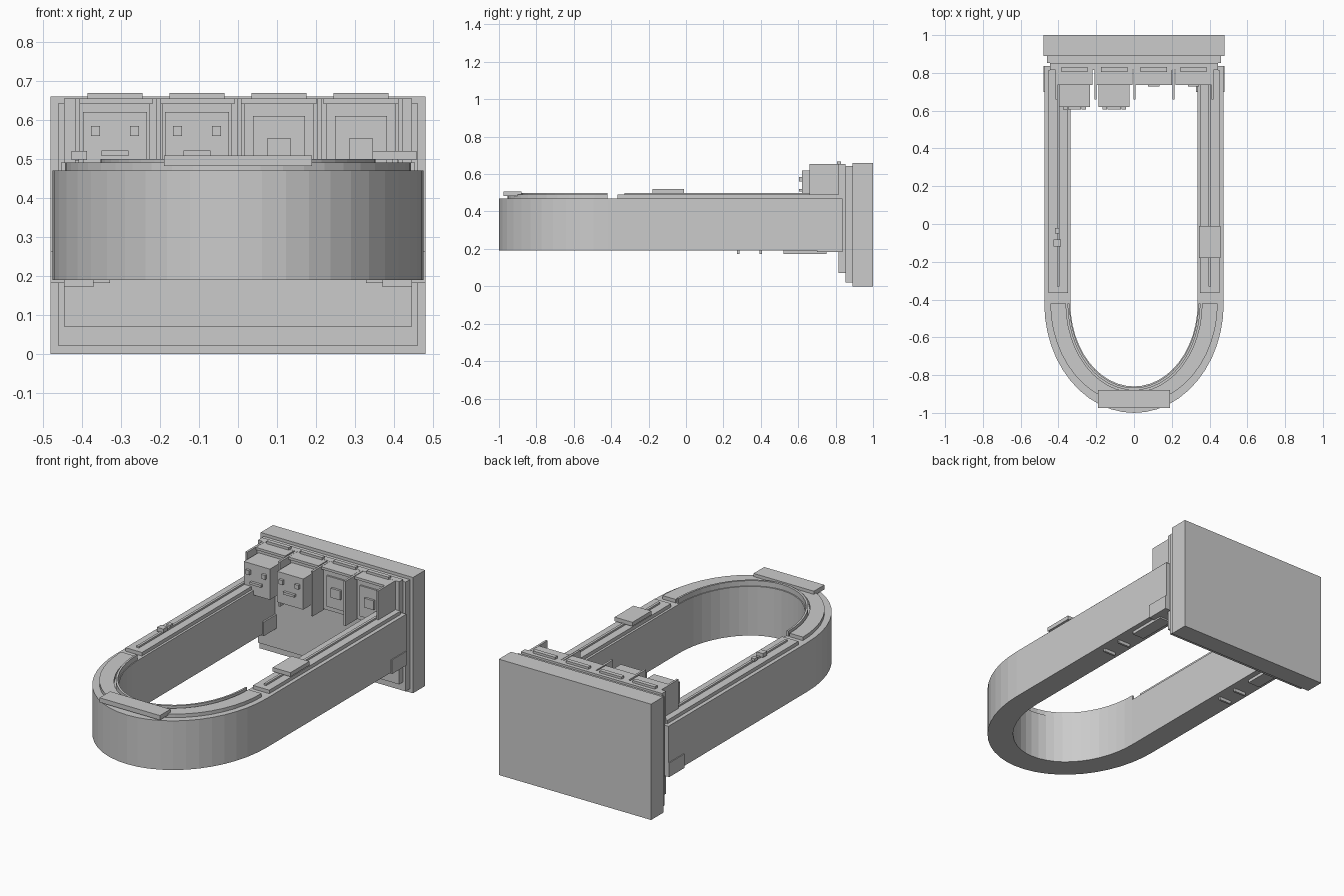
import bpy, bmesh, math

if "Cube" in bpy.data.objects:
    bpy.data.objects.remove(bpy.data.objects["Cube"])

gray = bpy.data.materials.new("plain gray")
gray.diffuse_color = (0.6, 0.6, 0.6, 1)
gray.use_nodes = True
gray.node_tree.nodes["Principled BSDF"].inputs["Base Color"].default_value = gray.diffuse_color


def finish(name, bm):
    bmesh.ops.recalc_face_normals(bm, faces=bm.faces)
    me = bpy.data.meshes.new(name)
    bm.to_mesh(me)
    bm.free()
    me.materials.append(gray)
    ob = bpy.data.objects.new(name, me)
    bpy.context.collection.objects.link(ob)
    return ob


def box(name, x0, x1, y0, y1, z0, z1):
    bm = bmesh.new()
    bmesh.ops.create_cube(bm, size=1)
    for v in bm.verts:
        v.co.x = x0 if v.co.x < 0 else x1
        v.co.y = y0 if v.co.y < 0 else y1
        v.co.z = z0 if v.co.z < 0 else z1
    return finish(name, bm)


def mirrored(name, x0, x1, *yz):
    box(name + "_right", x0, x1, *yz)
    box(name + "_left", -x1, -x0, *yz)


def u_band(name, outer, inner, z0, z1, y_end=None, cy=-0.42, n=24):
    """Half-elliptical band, optionally with straight arms back to y_end."""
    def path(rx, ry):
        pts = [(-rx * math.cos(math.pi * i / n), cy - ry * math.sin(math.pi * i / n))
               for i in range(n + 1)]
        if y_end is not None:
            pts = [(-rx, y_end)] + pts + [(rx, y_end)]
        return pts
    bm = bmesh.new()
    rows = []
    for o, i in zip(path(*outer), path(*inner)):
        rows.append([bm.verts.new((*p, z)) for p, z in
                     ((o, z0), (o, z1), (i, z1), (i, z0))])
    for a, b in zip(rows, rows[1:]):
        for k in range(4):
            bm.faces.new((a[k], a[(k + 1) % 4], b[(k + 1) % 4], b[k]))
    bm.faces.new(rows[0])
    bm.faces.new(rows[-1])
    return finish(name, bm)


# Stepped wall panel at the back
box("wall_panel", -0.48, 0.48, 0.89, 1.0, 0, 0.66)
box("wall_step_outer", -0.46, 0.46, 0.852, 0.89, 0.02, 0.643)
box("wall_step_inner", -0.445, 0.445, 0.815, 0.852, 0.07, 0.655)

# U-shaped body and its curved top trims
u_band("u_body", (0.475, 0.58), (0.337, 0.44), 0.19, 0.47, 0.837)
u_band("curved_top_plate", (0.443, 0.535), (0.36, 0.47), 0.47, 0.49)
u_band("curved_inner_lip", (0.352, 0.46), (0.341, 0.447), 0.47, 0.50)
box("front_top_plate", -0.19, 0.19, -0.975, -0.88, 0.482, 0.508)

# Straight arm trims, collars and underside bars
mirrored("arm_top_plate", 0.35, 0.453, -0.365, 0.815, 0.47, 0.49)
mirrored("arm_rail", 0.394, 0.408, -0.33, 0.815, 0.49, 0.50)
mirrored("arm_collar", 0.328, 0.48, 0.70, 0.837, 0.182, 0.262)
mirrored("underside_box", 0.37, 0.445, 0.52, 0.75, 0.173, 0.19)
for i, y in enumerate((0.28, 0.40)):
    mirrored(f"underside_bar_{i + 1}", 0.37, 0.445, y - 0.006, y + 0.006, 0.172, 0.19)

# Small fittings on the arms
box("slider_block", 0.345, 0.457, -0.18, -0.01, 0.497, 0.52)
box("knob_large", -0.427, -0.387, -0.12, -0.083, 0.497, 0.52)
box("knob_small", -0.417, -0.395, -0.05, -0.02, 0.495, 0.512)

# Cubicle dividers
for i in range(5):
    x = -0.41 + i * 0.2065
    box(f"divider_{i + 1}", x - 0.006, x + 0.006, 0.66, 0.816, 0.40, 0.655)

# Four cubicles: two with block heads, two with square doors
for i in range(4):
    c = -0.315 + i * 0.21
    tag = f"_{i + 1}"
    box("cubicle_back" + tag, c - 0.09, c + 0.09, 0.75, 0.816, 0.41, 0.642)
    box("cubicle_lid" + tag, c - 0.096, c + 0.096, 0.737, 0.816, 0.64, 0.654)
    box("top_label" + tag, c - 0.07, c + 0.07, 0.806, 0.83, 0.654, 0.668)
    if i < 2:
        box("head" + tag, c - 0.082, c + 0.082, 0.62, 0.76, 0.445, 0.62)
        box("mouth" + tag, c - 0.035, c + 0.035, 0.605, 0.62, 0.507, 0.521)
        for s, side in ((-1, "left"), (1, "right")):
            e = c + s * 0.05
            box(f"eye_{side}" + tag, e - 0.012, e + 0.012, 0.605, 0.62, 0.559, 0.584)
    else:
        box("door_panel" + tag, c - 0.066, c + 0.066, 0.74, 0.75, 0.435, 0.61)
        box("door_square" + tag, c - 0.03, c + 0.03, 0.727, 0.74, 0.50, 0.553)
